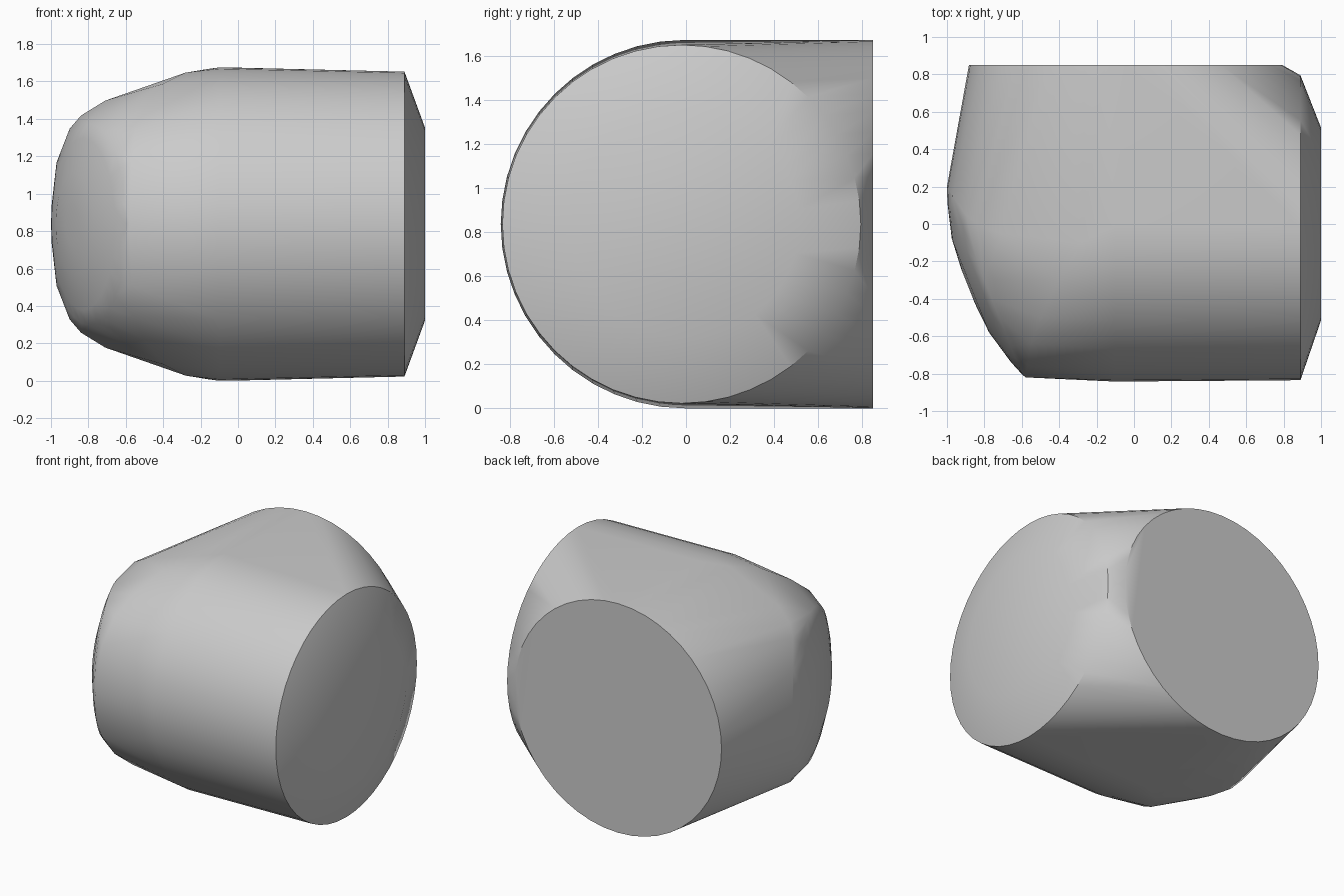
import bpy, bmesh, math
from mathutils import Vector

cube = bpy.data.objects.get("Cube")
if cube:
    bpy.data.objects.remove(cube, do_unlink=True)

MID = 0.8375  # height of the elbow's centre plane
UP = Vector((0, 0, 1))


def ring(bm, center, axis, radius, count=48):
    """Add a circle of loose vertices facing along a horizontal axis."""
    side = UP.cross(Vector(axis)).normalized()
    for i in range(count):
        a = 2 * math.pi * i / count
        bm.verts.new(Vector(center) + radius * (math.cos(a) * side + math.sin(a) * UP))


def contour(bm, points):
    """Add shoulder points above and below the centre plane."""
    for x, y, h in points:
        for s in (1, -1):
            bm.verts.new((x, y, MID + s * h))


bm = bmesh.new()

# Side opening: bevelled end cap
ring(bm, (1.0, 0.0, MID), (1, 0, 0), 0.515)
ring(bm, (0.89, -0.02, MID), (1, 0, 0), 0.815)

# Back opening: flat disc
ring(bm, (-0.045, 0.85, MID), (0, 1, 0), MID)

# Main barrel
ring(bm, (-0.1, -0.005, MID), (1, 0, 0), MID)

# Rounded shoulders of the bend
contour(bm, [(-0.97, 0.15, 0.33), (-0.90, 0.05, 0.51), (-0.84, 0.0, 0.58),
             (-0.71, -0.05, 0.66), (-0.28, -0.1, 0.81)])
contour(bm, [(-0.58, -0.82, 0.0), (-0.57, -0.76, 0.33), (-0.55, -0.64, 0.50),
             (-0.50, -0.50, 0.62), (-0.40, -0.30, 0.75)])

# Shallow dome on the outside of the bend
out = Vector((-0.93, -0.37, 0))
for offset, radius in ((0.0, 0.54), (0.03, 0.46), (0.08, 0.27), (0.093, 0.1)):
    ring(bm, Vector((-0.8, -0.3, MID)) + offset * out, out, radius, 32)

# Wrap everything in one closed skin and drop what lies inside
bmesh.ops.convex_hull(bm, input=bm.verts[:])
bmesh.ops.delete(bm, geom=[v for v in bm.verts if not v.link_faces], context='VERTS')
bmesh.ops.dissolve_limit(bm, angle_limit=math.radians(0.5),
                         verts=bm.verts[:], edges=bm.edges[:])
bmesh.ops.recalc_face_normals(bm, faces=bm.faces[:])

mesh = bpy.data.meshes.new("elbow_body")
bm.to_mesh(mesh)
bm.free()
body = bpy.data.objects.new("elbow_body", mesh)
bpy.context.collection.objects.link(body)

# Plain grey material
grey = bpy.data.materials.new("light_grey")
grey.use_nodes = True
grey.diffuse_color = (0.6, 0.6, 0.6, 1)
grey.node_tree.nodes["Principled BSDF"].inputs["Base Color"].default_value = (0.6, 0.6, 0.6, 1)
mesh.materials.append(grey)

# Smooth barrel with crisp rims
bpy.ops.object.select_all(action='DESELECT')
body.select_set(True)
bpy.context.view_layer.objects.active = body
bpy.ops.object.shade_smooth_by_angle(angle=math.radians(35))
